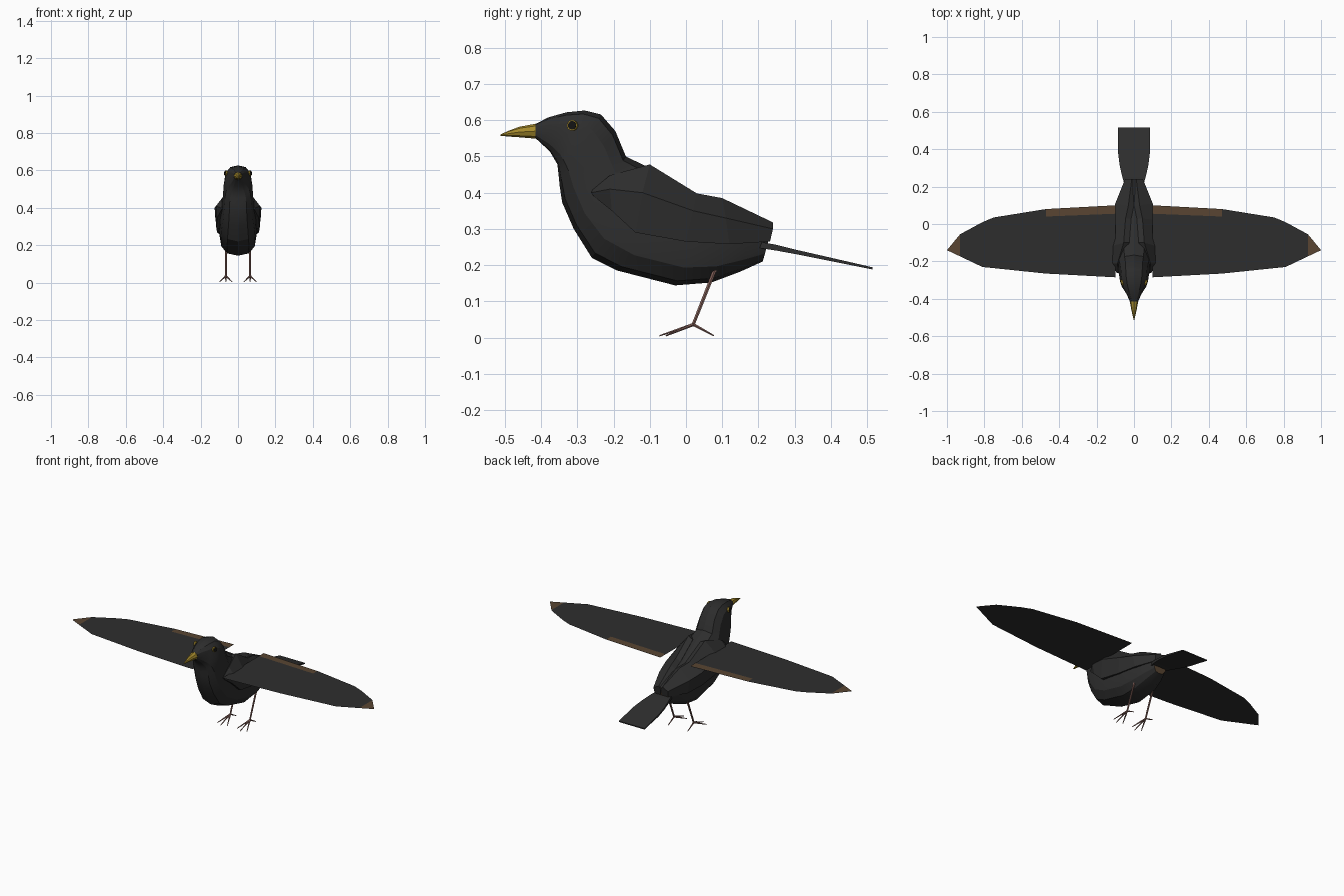
import bpy, bmesh, math
from mathutils import Vector

if "Cube" in bpy.data.objects:
    bpy.data.objects.remove(bpy.data.objects["Cube"])


def material(name, rgb):
    m = bpy.data.materials.new(name)
    m.diffuse_color = (*rgb, 1)
    m.use_nodes = True
    m.node_tree.nodes["Principled BSDF"].inputs["Base Color"].default_value = m.diffuse_color
    return m


BLACK = material("black plumage", (0.027, 0.027, 0.027))
BROWN = material("brown feather", (0.10, 0.06, 0.032))
YELLOW = material("yellow beak", (0.37, 0.25, 0.025))
PINK = material("pinkish leg", (0.25, 0.13, 0.11))
PUPIL = material("eye black", (0.006, 0.006, 0.006))


def build(name, verts, faces, mats, brown=(), smooth=None, fix=True):
    me = bpy.data.meshes.new(name)
    me.from_pydata([tuple(v) for v in verts], [], faces)
    ob = bpy.data.objects.new(name, me)
    bpy.context.collection.objects.link(ob)
    for m in mats:
        me.materials.append(m)
    for i in brown:
        me.polygons[i].material_index = 1
    if fix:
        bm = bmesh.new()
        bm.from_mesh(me)
        bmesh.ops.recalc_face_normals(bm, faces=bm.faces)
        bm.to_mesh(me)
        bm.free()
    if smooth:
        bpy.ops.object.select_all(action='DESELECT')
        ob.select_set(True)
        bpy.context.view_layer.objects.active = ob
        bpy.ops.object.shade_smooth_by_angle(angle=math.radians(smooth))
    return ob


def loft(name, rings, mats, brown_cap=False, smooth=None):
    n = len(rings[0])
    faces = [(i * n + j, i * n + (j + 1) % n, (i + 1) * n + (j + 1) % n, (i + 1) * n + j)
             for i in range(len(rings) - 1) for j in range(n)]
    faces += [tuple(range(n)), tuple(range(len(rings) * n - n, len(rings) * n))]
    return build(name, [v for r in rings for v in r], faces, mats,
                 [len(faces) - 1] if brown_cap else [], smooth)


def spow(v, e):
    return math.copysign(abs(v) ** e, v)


def hoop(ty, tz, by, bz, hw, n=12, e=0.8):
    """Squarish cross-section between a top and a bottom point."""
    out = []
    for k in range(n):
        a = math.pi / 2 + 2 * math.pi * k / n
        s = spow(math.sin(a), e)
        out.append((hw * spow(math.cos(a), e),
                    (ty + by) / 2 + s * (ty - by) / 2, (tz + bz) / 2 + s * (tz - bz) / 2))
    return out


def rod(name, pts, radii, mat, n=6):
    rings = []
    for i, p in enumerate(pts):
        d = Vector(pts[min(i + 1, len(pts) - 1)]) - Vector(pts[max(i - 1, 0)])
        q = d.to_track_quat('Z', 'Y')
        rings.append([Vector(p) + q @ Vector((radii[i] * math.cos(2 * math.pi * k / n),
                                              radii[i] * math.sin(2 * math.pi * k / n), 0))
                      for k in range(n)])
    return loft(name, rings, [mat])


# Body and head: top y, top z, bottom y, bottom z, half width
body = [(-.415, .59, -.415, .55, .022), (-.38, .608, -.376, .514, .038),
        (-.33, .622, -.355, .478, .060), (-.28, .627, -.352, .45, .072),
        (-.235, .616, -.349, .42, .077), (-.195, .57, -.342, .373, .080),
        (-.166, .50, -.31, .30, .088), (-.10, .468, -.26, .22, .098),
        (.03, .385, -.19, .185, .102), (.08, .375, -.03, .144, .100),
        (.13, .36, .07, .152, .090), (.19, .335, .15, .182, .068),
        (.24, .312, .212, .21, .042)]
loft("body", [hoop(*r) for r in body], [BLACK, BROWN], True, 24)

# Beak
beak = [(-.412, .591, -.412, .549, .023), (-.46, .582, -.46, .553, .014),
        (-.49, .571, -.49, .555, .007), (-.512, .561, -.512, .557, .002)]
loft("beak", [hoop(*r, 8, 1) for r in beak], [YELLOW])

# Tail: y, z, half width, half thickness
tail = [(.19, .258, .045, .009), (.25, .248, .062, .008), (.31, .235, .076, .006),
        (.38, .220, .085, .005), (.515, .191, .085, .003)]
loft("tail", [[(-w, y, z - t), (w, y, z - t), (w, y, z + t), (-w, y, z + t)]
              for y, z, w, t in tail], [BLACK])

# Folded wing stations: upper, ridge and lower edge points as (x, y, z)
folded = [((.085, -.258, .408), (.092, -.262, .40), (.088, -.255, .39)),
          ((.088, -.21, .448), (.118, -.21, .41), (.110, -.205, .35)),
          ((.055, -.10, .478), (.125, -.12, .40), (.116, -.14, .29)),
          ((.045, .03, .398), (.122, .02, .35), (.110, 0, .265)),
          ((.030, .10, .385), (.100, .11, .33), (.096, .12, .258)),
          ((.012, .24, .318), (.048, .24, .30), (.045, .232, .265))]
# Spread wing: x, leading y, inner trailing y, trailing y
spread = [(.10, -.285, .055, .10), (.47, -.265, .04, .08), (.75, -.236, 0, .035),
          (.81, -.23, -.03, .01), (.93, -.173, -.10, -.055)]

for side, s in (("right", 1), ("left", -1)):
    rings = []
    for u, m, l in folded:
        ring = [u, m, l, (l[0] - .04, l[1], l[2]), (max(u[0] - .03, 0), u[1], u[2] - .015)]
        rings.append([(s * x, y, z) for x, y, z in ring])
    loft(side + "_folded_wing", rings, [BLACK])

    # Spread wing sheets: brown patches on the upper one only
    for layer, z in (("upper", .415), ("lower", .412)):
        verts = [(s * r[0], y, z) for r in spread for y in r[1:]] + [(s, -.14, z)]
        faces = [(3 * i + j, 3 * i + 3 + j, 3 * i + 4 + j, 3 * i + 1 + j)
                 for i in range(4) for j in range(2)] + [(12, 15, 13), (13, 15, 14)]
        if (s < 0) == (layer == "upper"):
            faces = [f[::-1] for f in faces]
        build(f"{side}_wing_{layer}_surface", verts, faces, [BLACK, BROWN],
              (1, 8, 9) if layer == "upper" else (), fix=False)

    # Leg and toes
    x = s * .065
    ankle = (x, .02, .036)
    rod(side + "_leg", [(x, .085, .20), ankle], [.006, .005], PINK)
    toes = [(0, -.073, .005), (.033, -.055, .005), (-.033, -.055, .005), (0, .077, .005)]
    for i, (dx, y, z) in enumerate(toes):
        rod(f"{side}_toe_{i + 1}", [ankle, (x + dx, y, z)], [.005, .002], PINK)

    # Eye: thin ring plate and pupil, laid on the head
    for part, r, off, mat in (("eye_ring", .015, .0, YELLOW), ("pupil", .012, .002, PUPIL)):
        rod(f"{side}_{part}", [(s * (.060 + off), -.312, .585), (s * (.069 + off), -.315, .586)],
            [r, r], mat, 10)
